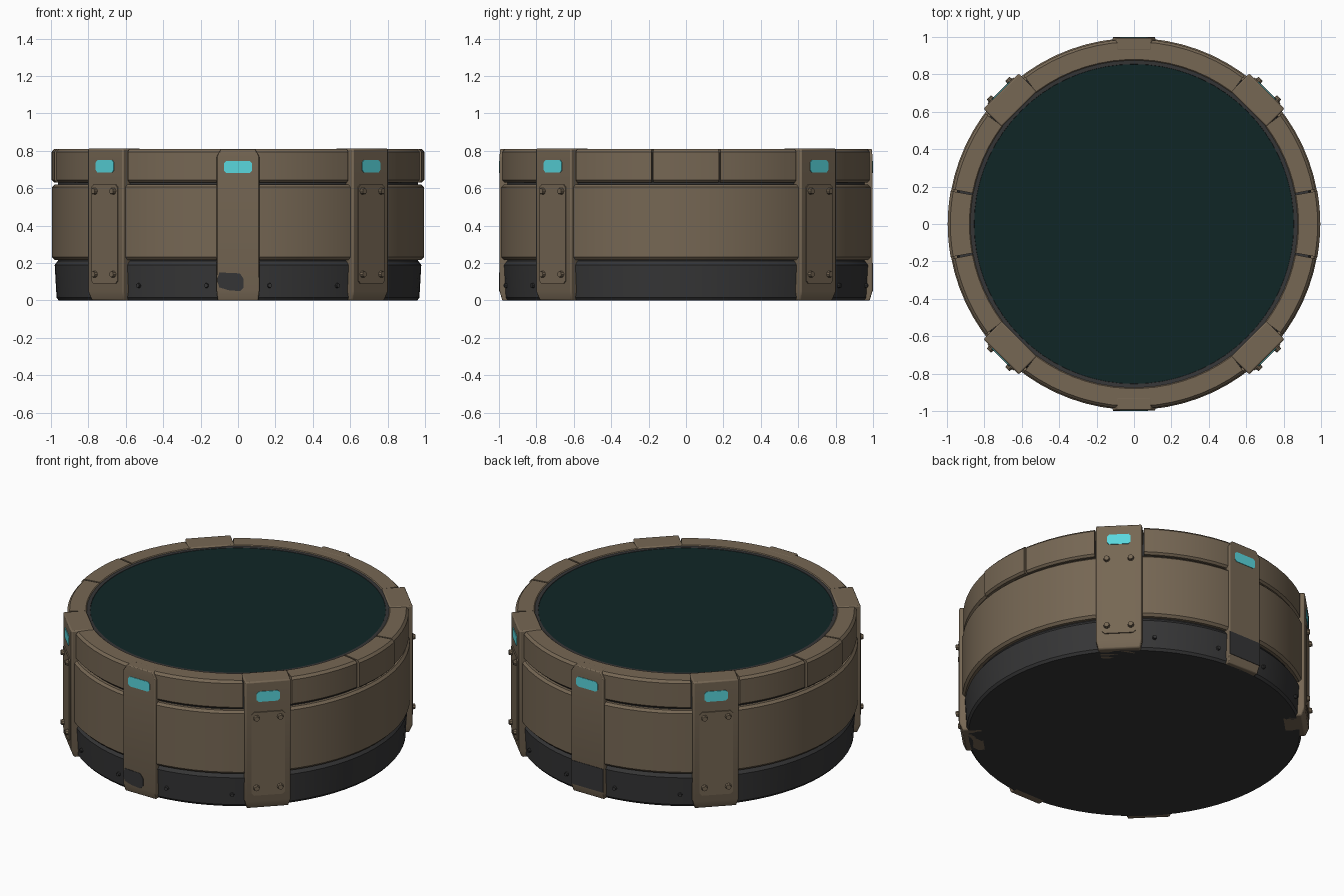
import bpy, bmesh, math
from mathutils import Matrix

if "Cube" in bpy.data.objects:
    bpy.data.objects.remove(bpy.data.objects["Cube"])


def material(name, rgb):
    m = bpy.data.materials.new(name)
    m.diffuse_color = (*rgb, 1)
    m.use_nodes = True
    m.node_tree.nodes["Principled BSDF"].inputs["Base Color"].default_value = m.diffuse_color
    return m


TAN = material("tan_armour", (0.180, 0.135, 0.088))
DARK = material("charcoal", (0.036, 0.036, 0.037))
CYAN = material("cyan_lamp", (0.10, 0.68, 0.73))
TEAL = material("dark_teal", (0.005, 0.019, 0.019))


def finish(bm, name, mat, angle=0, bevel=0):
    bmesh.ops.remove_doubles(bm, verts=bm.verts, dist=1e-5)
    bmesh.ops.recalc_face_normals(bm, faces=bm.faces)
    me = bpy.data.meshes.new(name)
    bm.to_mesh(me)
    bm.free()
    me.materials.append(mat)
    ob = bpy.data.objects.new(name, me)
    bpy.context.collection.objects.link(ob)
    ob.rotation_euler.z = math.radians(angle)
    if bevel:
        b = ob.modifiers.new("bevel", 'BEVEL')
        b.width = bevel
        b.segments = 2
    bpy.context.view_layer.objects.active = ob
    bpy.ops.object.select_all(action='DESELECT')
    ob.select_set(True)
    bpy.ops.object.shade_smooth_by_angle(angle=math.radians(30))
    return ob


def lathe(name, profile, mat, a0=0, a1=360):
    """Revolve a closed (radius, z) profile from a0 to a1 degrees."""
    bm = bmesh.new()
    n = max(6, round((a1 - a0) / 5))
    rings = []
    for i in range(n + 1):
        a = math.radians(a0 + (a1 - a0) * i / n)
        rings.append([bm.verts.new((r * math.cos(a), r * math.sin(a), z)) for r, z in profile])
    k = len(profile)
    for A, B in zip(rings, rings[1:]):
        for j in range(k):
            if profile[j][0] == 0 and profile[(j + 1) % k][0] == 0:
                continue
            bm.faces.new((A[j], A[(j + 1) % k], B[(j + 1) % k], B[j]))
    if a1 - a0 < 360:
        bm.faces.new(rings[0])
        bm.faces.new(rings[-1])
    return finish(bm, name, mat)


def loft(name, rows, r0, mat, angle, bevel=0.008):
    """Upright block; rows of (half width, z, outer radius), inner radius r0."""
    bm = bmesh.new()
    rings = [[bm.verts.new(p) for p in ((r0, -w, z), (r, -w, z), (r, w, z), (r0, w, z))]
             for w, z, r in rows]
    for A, B in zip(rings, rings[1:]):
        for j in range(4):
            bm.faces.new((A[j], A[(j + 1) % 4], B[(j + 1) % 4], B[j]))
    bm.faces.new(rings[0])
    bm.faces.new(rings[-1])
    return finish(bm, name, mat, angle, bevel)


def plate(name, outline, r0, r1, mat, angle):
    """Thin plate with a (tangent, z) outline between two radii."""
    bm = bmesh.new()
    f = bm.faces.new([bm.verts.new((r0, y, z)) for y, z in outline])
    g = bmesh.ops.extrude_face_region(bm, geom=[f])
    for v in g["geom"]:
        if isinstance(v, bmesh.types.BMVert):
            v.co.x = r1
    return finish(bm, name, mat, angle)


def cut_rect(w, z0, z1, c):
    return [(-w + c, z0), (w - c, z0), (w, z0 + c), (w, z1 - c),
            (w - c, z1), (-w + c, z1), (-w, z1 - c), (-w, z0 + c)]


def bolt(name, angle, r, y, z, radius, height, mat):
    bm = bmesh.new()
    bmesh.ops.create_cone(bm, cap_ends=True, segments=10, radius1=radius,
                          radius2=radius * 0.75, depth=height,
                          matrix=Matrix.Translation((r, y, z)) @ Matrix.Rotation(math.pi / 2, 4, 'Y'))
    finish(bm, name, mat, angle)


# Body: dark base, hidden core, tan middle band
lathe("base_band", [(0, 0), (0.958, 0), (0.97, 0.015), (0.98, 0.19), (0.965, 0.21), (0, 0.21)], DARK)
lathe("core", [(0, 0.2), (0.962, 0.2), (0.962, 0.7), (0.95, 0.79), (0, 0.79)], DARK)
lathe("middle_band", [(0.9, 0.217), (0.98, 0.217), (0.994, 0.232), (0.994, 0.606),
                      (0.98, 0.62), (0.9, 0.62)], TAN)

# Top surface and its thin rim
lathe("top_rim", [(0.84, 0.77), (0.88, 0.77), (0.88, 0.806), (0.855, 0.804)], DARK)
lathe("top_disc", [(0, 0.78), (0.857, 0.78), (0.857, 0.802), (0, 0.802)], TEAL)


# Upper ring in separate sectors
def ring_sector(a0, a1, R):
    lathe("upper_ring_sector", [(0.872, 0.7), (0.9, 0.632), (R - 0.012, 0.632), (R, 0.644),
                                (R, 0.795), (R - 0.014, 0.81), (0.88, 0.81), (0.872, 0.803)],
          TAN, a0, a1)


for side in (0, 180):
    ring_sector(side - 10.2, side + 10.2, 0.996)
    ring_sector(side + 10.8, side + 36.6, 0.988)
    ring_sector(side - 36.6, side - 10.8, 0.988)
    ring_sector(side + 53.4, side + 126.6, 0.988)

# Diagonal straps with panel, bolts and lamp
for a in (45, 135, 225, 315):
    loft("diagonal_strap", [(0.122, 0, 0.985), (0.134, 0.05, 1.004), (0.134, 0.813, 1.004)],
         0.868, TAN, a)
    plate("strap_panel", cut_rect(0.098, 0.09, 0.62, 0.015), 0.99, 1.011, TAN, a)
    plate("strap_lamp", cut_rect(0.068, 0.685, 0.75, 0.012), 1.0, 1.008, CYAN, a)
    for y in (-0.07, 0.07):
        for z in (0.14, 0.585):
            bolt("strap_bolt", a, 1.016, y, z, 0.02, 0.024, TAN)

# Front and back straps
for a in (270, 90):
    loft("centre_strap", [(0.108, 0, 0.982), (0.114, 0.05, 0.997), (0.114, 0.77, 0.997),
                          (0.09, 0.811, 0.993)], 0.93, TAN, a, 0.005)
    plate("centre_lamp", cut_rect(0.075, 0.682, 0.745, 0.012), 0.99, 1.0, CYAN, a)

# Worn dark patches on the centre straps
plate("front_dark_patch", [(-0.1, 0.07), (-0.05, 0.055), (0.01, 0.05), (0.03, 0.07),
                           (0.03, 0.115), (0.01, 0.145), (-0.1, 0.15), (-0.112, 0.11)],
      0.99, 0.9995, DARK, 270)
plate("back_dark_patch", [(-0.113, 0.05), (0.113, 0.05), (0.113, 0.2), (-0.113, 0.2)],
      0.99, 0.9995, DARK, 90)

# Small bolts on the base band
for side in (90, 270):
    for d in (-33, -10, 10, 33):
        bolt("base_bolt", side + d, 0.978, 0, 0.08, 0.014, 0.02, DARK)
